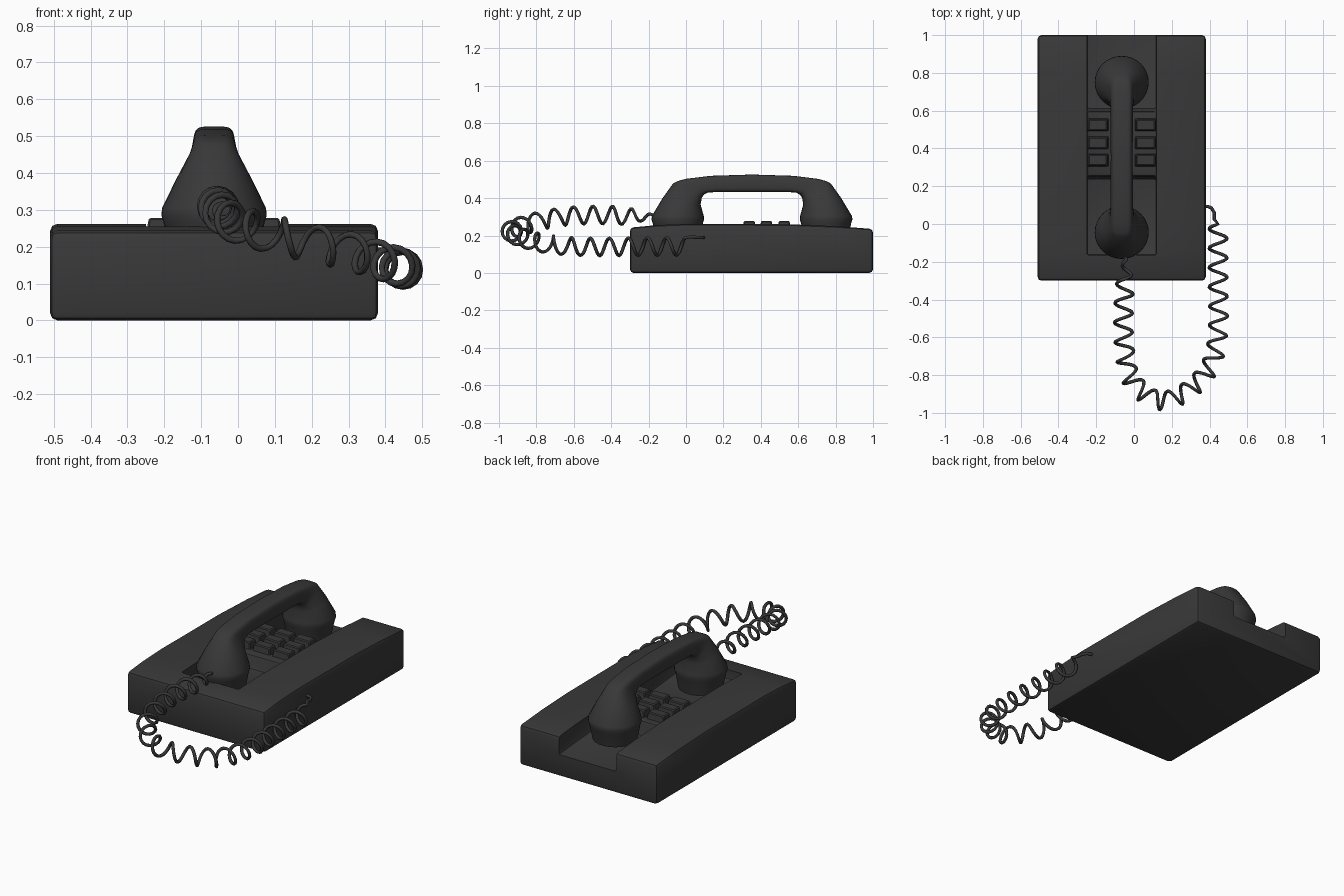
import bpy, bmesh, math
from mathutils import Vector

if "Cube" in bpy.data.objects:
    bpy.data.objects.remove(bpy.data.objects["Cube"])


def make_object(name, bm):
    bmesh.ops.recalc_face_normals(bm, faces=bm.faces)
    me = bpy.data.meshes.new(name)
    bm.to_mesh(me)
    bm.free()
    ob = bpy.data.objects.new(name, me)
    bpy.context.collection.objects.link(ob)
    return ob


def activate(ob):
    bpy.ops.object.select_all(action='DESELECT')
    ob.select_set(True)
    bpy.context.view_layer.objects.active = ob


def extrude_profile(name, yz, x0, x1):
    bm = bmesh.new()
    a = [bm.verts.new((x0, y, z)) for y, z in yz]
    b = [bm.verts.new((x1, y, z)) for y, z in yz]
    bm.faces.new(a)
    bm.faces.new(b[::-1])
    for i in range(len(yz)):
        j = (i + 1) % len(yz)
        bm.faces.new((a[i], b[i], b[j], a[j]))
    return make_object(name, bm)


def bevel(ob, width, segments):
    m = ob.modifiers.new("bevel", 'BEVEL')
    m.width, m.segments = width, segments
    m.limit_method, m.angle_limit = 'ANGLE', math.radians(35)


def apply_all(ob):
    activate(ob)
    for m in list(ob.modifiers):
        bpy.ops.object.modifier_apply(modifier=m.name)


def smooth(ob, angle=35):
    activate(ob)
    bpy.ops.object.shade_smooth_by_angle(angle=math.radians(angle))


# Body: gently arched slab with a stepped channel cut along its top
body = extrude_profile("body", [(-.30, 0), (1, 0), (1, .235), (.8, .25), (.55, .26),
                                (.0, .262), (-.15, .256), (-.30, .242)], -.51, .38)
bevel(body, .02, 2)
channel = extrude_profile("channel_cutter", [
    (-.165, .4), (-.165, .20), (.24, .165), (.255, .24), (.595, .24),
    (.61, .16), (1.1, .122), (1.1, .4)], -.25, .12)
channel.hide_render = True
bevel(channel, .012, 2)
apply_all(channel)
cut = body.modifiers.new("channel", 'BOOLEAN')
cut.operation, cut.solver, cut.object = 'DIFFERENCE', 'EXACT', channel
apply_all(body)
bpy.data.objects.remove(channel)
smooth(body)

# Buttons: three by three tapered keys
for row, y in enumerate((.525, .43, .338)):
    for col in range(3):
        x = -.065 + (col - 1) * .127
        bm = bmesh.new()
        bmesh.ops.create_cube(bm, size=1)
        for v in bm.verts:
            k = .82 if v.co.z > 0 else 1
            v.co = (x + v.co.x * (.116 - (1 - k) * .09), y + v.co.y * .07 * k,
                    .255 + v.co.z * .046)
        key = make_object(f"button_{row}_{col}", bm)
        bevel(key, .005, 1)

# Handset: rings (outer point, inner point, half width, squareness), mirrored
half = [((-.160, .18), (.075, .18), .120, 2), ((-.178, .265), (.090, .265), .137, 2),
        ((-.185, .285), (.096, .285), .143, 2), ((-.182, .305), (.095, .305), .141, 2),
        ((-.125, .40), (.078, .365), .103, 2.3), ((-.070, .477), (.084, .40), .070, 3.2),
        ((-.045, .491), (.095, .418), .064, 4), ((.00, .503), (.118, .430), .061, 4.5),
        ((.13, .519), (.16, .432), .059, 5), ((.3525, .526), (.3525, .432), .058, 5)]
flip = lambda p: (.705 - p[0], p[1])
rings = half + [(flip(o), flip(i), w, e) for o, i, w, e in half[-2::-1]]
N = 32
bm = bmesh.new()
loops = []
for o, i, w, e in rings:
    loop = []
    for k in range(N):
        a = 2 * math.pi * k / N
        c, s = math.cos(a), math.sin(a)
        u = math.copysign(abs(c) ** (2 / e), c)
        t = math.copysign(abs(s) ** (2 / e), s)
        taper = 1 - .12 * max(t, 0) * min(1, e - 2)
        f = (t + 1) / 2
        loop.append(bm.verts.new((-.065 + u * w * taper,
                                  i[0] + (o[0] - i[0]) * f, i[1] + (o[1] - i[1]) * f)))
    loops.append(loop)
for p, q in zip(loops, loops[1:]):
    for k in range(N):
        j = (k + 1) % N
        bm.faces.new((p[k], p[j], q[j], q[k]))
bm.faces.new(loops[0])
bm.faces.new(loops[-1])
smooth(make_object("handset", bm), 30)

# Cord: helix wound around a smooth U-shaped path
ctrl = [Vector(p) for p in [(-.04, -.19, .30), (-.055, -.45, .31), (-.05, -.66, .30),
                            (-.01, -.83, .265), (.13, -.935, .225), (.29, -.88, .19),
                            (.41, -.74, .155), (.445, -.55, .14), (.445, -.3, .14),
                            (.445, 0, .142)]]
ext = [2 * ctrl[0] - ctrl[1]] + ctrl + [2 * ctrl[-1] - ctrl[-2]]
path = []
for a, b, c, d in zip(ext, ext[1:], ext[2:], ext[3:]):
    for k in range(60):
        t = k / 60
        path.append(.5 * (2 * b + (c - a) * t + (2 * a - 5 * b + 4 * c - d) * t * t
                          + (3 * b - a - 3 * c + d) * t ** 3))
path.append(ctrl[-1])
lengths = [0]
for a, b in zip(path, path[1:]):
    lengths.append(lengths[-1] + (b - a).length)
total = lengths[-1]
turns = round(total / .104)
wire, seg = [Vector((-.065, -.13, .29))], 0
steps = turns * 16
for k in range(steps + 1):
    d = total * k / steps
    while seg < len(path) - 2 and lengths[seg + 1] < d:
        seg += 1
    T = (path[seg + 1] - path[seg]).normalized()
    P = path[seg] + T * (d - lengths[seg])
    U = T.cross(Vector((0, 0, 1))).normalized()
    V = U.cross(T)
    ang = 2 * math.pi * turns * k / steps
    r = .047 * min(1, .3 + k / 32)
    wire.append(P + V * r * math.cos(ang) + U * r * math.sin(ang))
wire += [Vector(p) for p in [(.425, .025, .192), (.425, .06, .19), (.41, .085, .19),
                             (.39, .093, .19), (.36, .093, .19)]]
cu = bpy.data.curves.new("cord", 'CURVE')
cu.dimensions = '3D'
cu.bevel_depth, cu.bevel_resolution, cu.use_fill_caps = .009, 1, True
sp = cu.splines.new('POLY')
sp.points.add(len(wire) - 1)
for pt, p in zip(sp.points, wire):
    pt.co = (*p, 1)
cord = bpy.data.objects.new("cord", cu)
bpy.context.collection.objects.link(cord)

# Dark plastic on every part
dark = bpy.data.materials.new("dark_plastic")
dark.diffuse_color = (.04, .04, .04, 1)
dark.use_nodes = True
dark.node_tree.nodes["Principled BSDF"].inputs["Base Color"].default_value = dark.diffuse_color
for ob in bpy.context.collection.objects:
    ob.data.materials.clear()
    ob.data.materials.append(dark)
